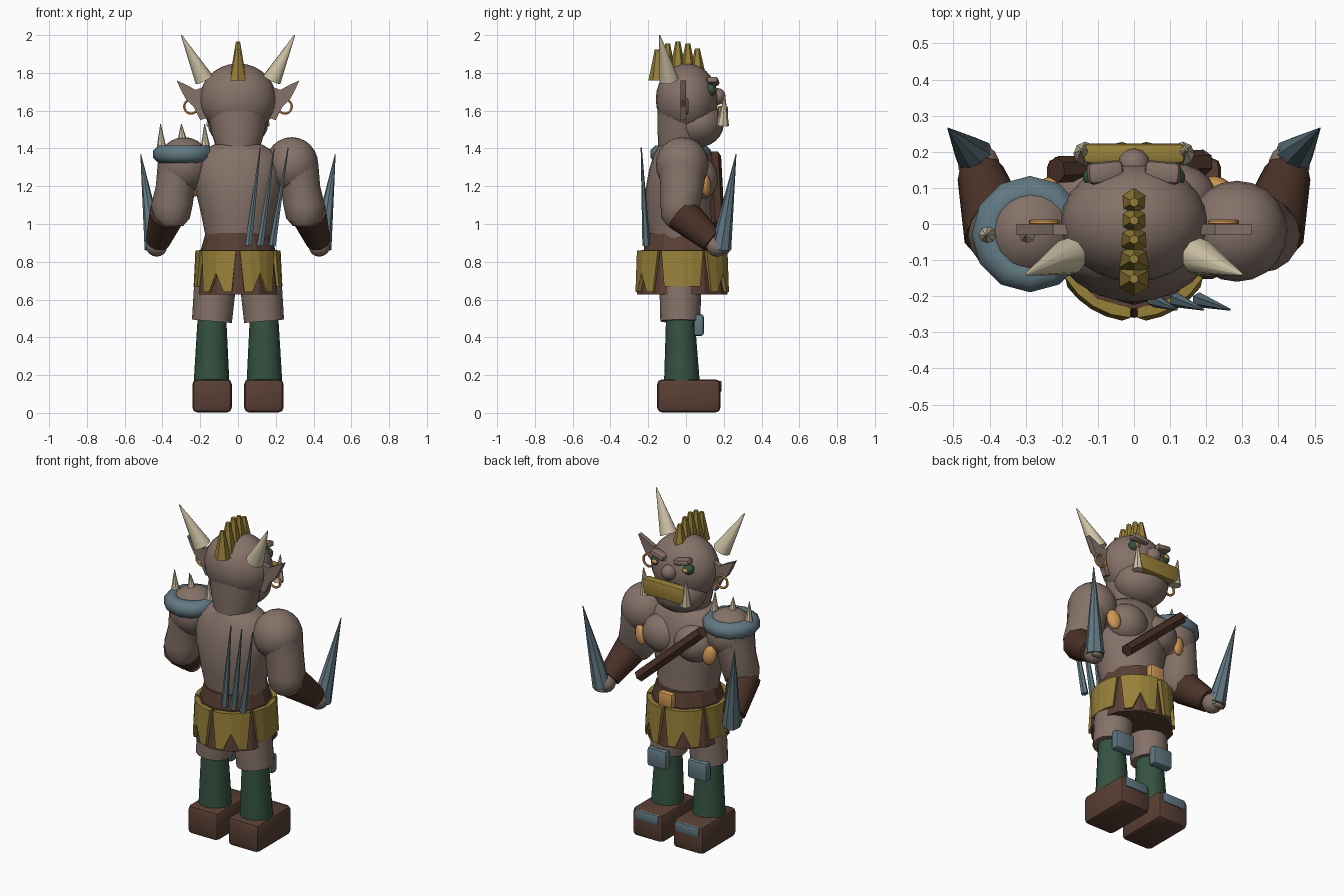
import bpy, bmesh, math
from mathutils import Vector, Matrix

if "Cube" in bpy.data.objects:
    bpy.data.objects.remove(bpy.data.objects["Cube"])


def material(name, rgb):
    m = bpy.data.materials.new(name)
    m.diffuse_color = (*rgb, 1)
    m.use_nodes = True
    m.node_tree.nodes["Principled BSDF"].inputs["Base Color"].default_value = m.diffuse_color
    return m


SKIN = material("skin", (0.235, 0.168, 0.14))
BROWN = material("leather", (0.10, 0.05, 0.034))
DARK = material("dark_leather", (0.07, 0.032, 0.021))
GOLD = material("gold", (0.31, 0.215, 0.04))
STEEL = material("steel", (0.12, 0.19, 0.225))
GREEN = material("green_cloth", (0.035, 0.085, 0.053))
BONE = material("bone", (0.62, 0.54, 0.38))
ORANGE = material("orange", (0.62, 0.31, 0.09))


def finish(name, bm, mat, smooth=0):
    bmesh.ops.recalc_face_normals(bm, faces=bm.faces)
    me = bpy.data.meshes.new(name)
    bm.to_mesh(me)
    bm.free()
    me.materials.append(mat)
    ob = bpy.data.objects.new(name, me)
    bpy.context.collection.objects.link(ob)
    if smooth:
        bpy.ops.object.select_all(action='DESELECT')
        ob.select_set(True)
        bpy.context.view_layer.objects.active = ob
        bpy.ops.object.shade_smooth_by_angle(angle=math.radians(smooth))
    return ob


def box(name, loc, size, mat, bevel=0.01, rot=(0, 0, 0)):
    bm = bmesh.new()
    bmesh.ops.create_cube(bm, size=1)
    bmesh.ops.scale(bm, vec=size, verts=bm.verts)
    bmesh.ops.bevel(bm, geom=bm.edges[:], offset=bevel, segments=2, affect='EDGES', profile=0.5)
    ob = finish(name, bm, mat, 30)
    ob.location, ob.rotation_euler = loc, rot
    return ob


def ball(name, loc, size, mat, rot=(0, 0, 0), seg=20):
    bm = bmesh.new()
    bmesh.ops.create_uvsphere(bm, u_segments=seg, v_segments=seg // 2 + 2, radius=1)
    bmesh.ops.scale(bm, vec=size, verts=bm.verts)
    ob = finish(name, bm, mat, 50)
    ob.location, ob.rotation_euler = loc, rot
    return ob


def cone(name, a, b, r1, r2, mat, sides=8, smooth=0):
    """Tapered bar from point a to point b."""
    a, b = Vector(a), Vector(b)
    d = b - a
    bm = bmesh.new()
    bmesh.ops.create_cone(bm, cap_ends=True, segments=sides, radius1=r1, radius2=r2, depth=d.length)
    q = Vector((0, 0, 1)).rotation_difference(d).to_matrix().to_4x4()
    bmesh.ops.transform(bm, matrix=Matrix.Translation((a + b) / 2) @ q, verts=bm.verts)
    return finish(name, bm, mat, smooth)


def loft(name, rings, mat, sides=24, smooth=50):
    """Stack of ellipses (cx, cy, z, rx, ry)."""
    bm = bmesh.new()
    loops = []
    for cx, cy, z, rx, ry in rings:
        loops.append([bm.verts.new((cx + rx * math.cos(2 * math.pi * i / sides),
                                    cy + ry * math.sin(2 * math.pi * i / sides), z)) for i in range(sides)])
    for lo, hi in zip(loops, loops[1:]):
        for i in range(sides):
            j = (i + 1) % sides
            bm.faces.new((lo[i], lo[j], hi[j], hi[i]))
    bm.faces.new(loops[0])
    bm.faces.new(loops[-1])
    return finish(name, bm, mat, smooth)


def plate(name, outline, depth, mat, matrix):
    """Extruded outline; outline x,y is the plate's width and height."""
    bm = bmesh.new()
    f = bm.faces.new([bm.verts.new((x, 0, z)) for x, z in outline])
    r = bmesh.ops.extrude_face_region(bm, geom=[f])
    bmesh.ops.translate(bm, vec=(0, depth, 0), verts=[v for v in r["geom"] if isinstance(v, bmesh.types.BMVert)])
    bmesh.ops.transform(bm, matrix=matrix, verts=bm.verts)
    return finish(name, bm, mat)


def torus(name, loc, R, r, mat, rot=(0, 0, 0), n=24, m=8, zs=1.0):
    bm = bmesh.new()
    g = []
    for i in range(n):
        a = 2 * math.pi * i / n
        g.append([])
        for j in range(m):
            b = 2 * math.pi * (j + 0.5) / m
            d = R + r * math.cos(b)
            g[i].append(bm.verts.new((d * math.cos(a), d * math.sin(a), r * zs * math.sin(b))))
    for i in range(n):
        for j in range(m):
            k, l = (i + 1) % n, (j + 1) % m
            bm.faces.new((g[i][j], g[k][j], g[k][l], g[i][l]))
    ob = finish(name, bm, mat, 50)
    ob.location, ob.rotation_euler = loc, rot
    return ob


# Torso, neck and head
loft("torso", [(0, -0.02, 0.86, 0.17, 0.17), (0, -0.025, 0.95, 0.175, 0.17), (0, -0.035, 1.05, 0.195, 0.175),
               (0, -0.035, 1.18, 0.225, 0.18), (0, -0.03, 1.29, 0.24, 0.165), (0, -0.03, 1.37, 0.21, 0.14),
               (0, -0.03, 1.42, 0.13, 0.11)], SKIN)
loft("neck", [(0, -0.03, 1.37, 0.105, 0.115), (0, -0.025, 1.48, 0.14, 0.125), (0, -0.02, 1.6, 0.16, 0.13)], SKIN)
ball("head", (0, 0.005, 1.66), (0.203, 0.165, 0.19), SKIN, seg=24)
ball("jaw", (0, 0.06, 1.53), (0.16, 0.14, 0.125), SKIN)
ball("nose", (0, 0.165, 1.675), (0.045, 0.045, 0.045), SKIN, seg=12)
box("gold_jaw_guard", (0, 0.195, 1.575), (0.28, 0.055, 0.1), GOLD, 0.012)

# Mohawk crest
for y, z0, z1 in ((0.06, 1.78, 1.93), (0.01, 1.79, 1.955), (-0.043, 1.79, 1.965), (-0.097, 1.78, 1.955), (-0.152, 1.76, 1.925)):
    cone("crest_spike", (0, y, z0), (0, y, z1), 0.047, 0.013, GOLD, 6)

# Paired parts
for s in (-1, 1):
    # Face
    ball("eye", (s * 0.11, 0.13, 1.71), (0.032, 0.03, 0.032), GREEN, seg=14)
    ball("pupil", (s * 0.105, 0.157, 1.71), (0.02, 0.009, 0.013), ORANGE, seg=10)
    box("brow", (s * 0.08, 0.143, 1.755), (0.1, 0.06, 0.035), SKIN, 0.014, (0, s * -0.2, s * -0.1))
    cone("tusk", (s * 0.135, 0.195, 1.52), (s * 0.145, 0.205, 1.68), 0.033, 0.003, BONE, 8)
    cone("horn", (s * 0.18, -0.09, 1.765), (s * 0.30, -0.14, 2.0), 0.052, 0.003, BONE, 10, 40)
    plate("ear", [(s * x, z) for x, z in ((0.17, 1.73), (0.225, 1.71), (0.27, 1.735), (0.325, 1.76), (0.30, 1.705),
                                         (0.275, 1.66), (0.235, 1.62), (0.20, 1.55), (0.17, 1.56))],
          0.03, SKIN, Matrix.Translation((0, -0.03, 0)))
    torus("earring", (s * 0.248, 0.005, 1.622), 0.037, 0.007, ORANGE, (math.pi / 2, 0, 0), 20, 6)
    # Chest and arms
    ball("pectoral", (s * 0.105, 0.07, 1.24), (0.125, 0.1, 0.115), SKIN)
    ball("armpit_patch", (s * 0.235, 0.105, 1.205), (0.04, 0.025, 0.06), ORANGE, (0, s * 0.2, s * -0.4), 14)
    ball("shoulder", (s * 0.285, -0.02, 1.315), (0.14, 0.14, 0.145), SKIN)
    loft("upper_arm", [(s * 0.35, -0.04, 0.99, 0.06, 0.06), (s * 0.35, -0.04, 1.03, 0.095, 0.09),
                       (s * 0.35, -0.03, 1.1, 0.11, 0.105), (s * 0.33, -0.02, 1.2, 0.105, 0.115),
                       (s * 0.3, -0.02, 1.32, 0.125, 0.13)], SKIN, 16)
    cone("bracer", (s * 0.375, -0.025, 1.055), (s * 0.425, 0.14, 0.91), 0.098, 0.066, DARK, 10, 40)
    ball("hand", (s * 0.43, 0.165, 0.885), (0.058, 0.058, 0.058), SKIN, seg=14)
    for i in range(4):
        ball("finger", (s * 0.44, 0.205, 0.855 + i * 0.024), (0.04, 0.025, 0.014), SKIN, seg=8)
    cone("dagger", (s * 0.44, 0.185, 0.87), (s * 0.515, 0.265, 1.37), 0.055, 0.002, STEEL, 8)
    # Legs and boots
    cone("thigh", (s * 0.138, -0.03, 0.485), (s * 0.118, -0.03, 0.72), 0.106, 0.112, SKIN, 16, 40)
    cone("shin", (s * 0.14, -0.022, 0.17), (s * 0.138, -0.03, 0.5), 0.094, 0.076, GREEN, 16, 40)
    box("boot", (s * 0.137, 0.015, 0.09), (0.208, 0.335, 0.175), BROWN, 0.025)
    box("toe_plate", (s * 0.137, 0.173, 0.14), (0.16, 0.03, 0.06), STEEL, 0.008)
    box("knee_pad", (s * 0.137, 0.067, 0.465), (0.13, 0.055, 0.115), STEEL, 0.015)

# Belt and skirt
loft("belt", [(0, -0.02, 0.855, 0.2, 0.205), (0, -0.02, 0.95, 0.172, 0.19)], BROWN, 12, 0)
box("buckle", (0, 0.185, 0.905), (0.095, 0.045, 0.085), ORANGE, 0.01)
bm = bmesh.new()
bmesh.ops.create_cone(bm, cap_ends=True, segments=12, radius1=0.24, radius2=0.215, depth=0.235)
bmesh.ops.scale(bm, vec=(0.96, 1, 1), verts=bm.verts)
skirt = finish("skirt", bm, BROWN)
skirt.location = (0, -0.02, 0.745)
# Notched gold panels bent round the skirt
for k in range(6):
    mid = k * math.pi / 3
    bm = bmesh.new()
    rows = []
    for u in (-1, -0.5, 0, 0.5, 1):
        col = []
        low = 0.64 + (0.1 * (1 - abs(u) * 2) if abs(u) < 0.5 and k % 3 else 0) + (0.03 if k % 3 == 0 else 0)
        for z in (low, 0.86):
            w = 0.48 - 0.1 * (0.86 - z) / 0.22
            a = mid + u * w
            r = 0.240 if z > 0.8 else 0.250
            col.append([bm.verts.new((q * 0.94 * math.cos(a), q * math.sin(a) - 0.02, z)) for q in (r, r - 0.04)])
        rows.append(col)
    for p, q in zip(rows, rows[1:]):
        for c, d in (((0, 0), (1, 0)), ((1, 0), (1, 1)), ((1, 1), (0, 1)), ((0, 1), (0, 0))):
            bm.faces.new((p[c[0]][c[1]], q[c[0]][c[1]], q[d[0]][d[1]], p[d[0]][d[1]]))
    for e in (rows[0], rows[-1]):
        bm.faces.new((e[0][0], e[1][0], e[1][1], e[0][1]))
    finish("skirt_panel", bm, GOLD)

# Chest strap
cone("chest_strap", (-0.215, 0.15, 1.36), (0.195, 0.17, 0.99), 0.036, 0.036, DARK, 6)

# Spiked shoulder guard
torus("shoulder_guard", (-0.288, -0.028, 1.37), 0.115, 0.05, STEEL, (0, 0, 0), 12, 8)
for x, z in ((-0.405, 1.40), (-0.295, 1.44), (-0.172, 1.40)):
    cone("guard_spike", (x, -0.03, z), (x - 0.005, -0.03, 1.53), 0.026, 0.002, BONE, 8)

# Blades carried on the back
for i in range(3):
    cone("back_blade", (0.055 + i * 0.063, -0.21, 0.885), (0.118 + i * 0.074, -0.237, 1.405), 0.021, 0.003, STEEL, 6)
